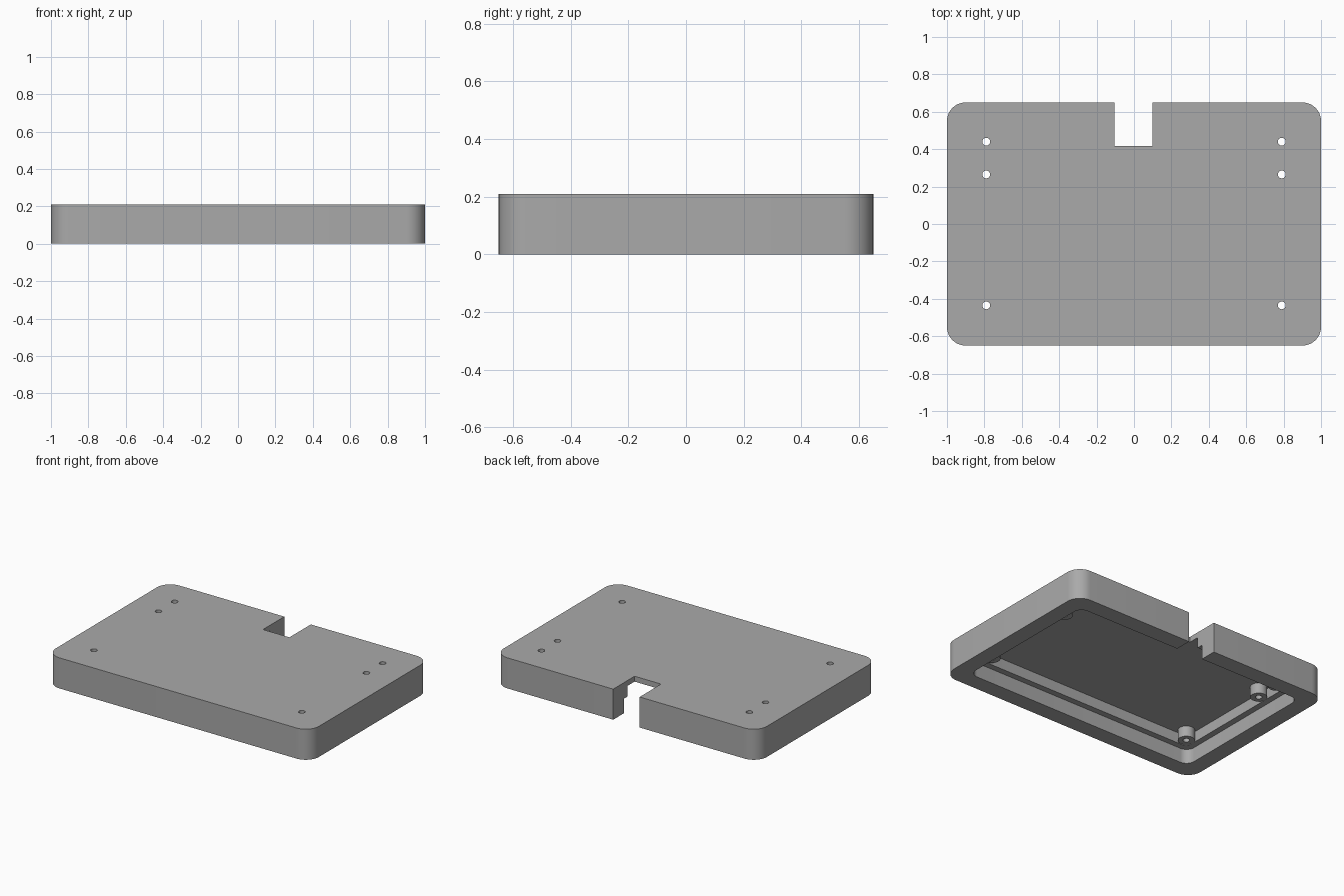
import bpy, bmesh, math

if "Cube" in bpy.data.objects:
    bpy.data.objects.remove(bpy.data.objects["Cube"])

grey = bpy.data.materials.new("plain grey")
grey.diffuse_color = (0.40, 0.40, 0.40, 1)
grey.use_nodes = True
grey.node_tree.nodes["Principled BSDF"].inputs["Base Color"].default_value = grey.diffuse_color

HOLES = [(sx * 0.79, y) for sx in (-1, 1) for y in (-0.435, 0.265, 0.44)]


def prism(name, outlines, z0, z1):
    """Extrude closed outlines straight up from z0 to z1."""
    bm = bmesh.new()
    for pts in outlines:
        low = [bm.verts.new((x, y, z0)) for x, y in pts]
        high = [bm.verts.new((x, y, z1)) for x, y in pts]
        bm.faces.new(low[::-1])
        bm.faces.new(high)
        n = len(pts)
        for i in range(n):
            j = (i + 1) % n
            bm.faces.new((low[i], low[j], high[j], high[i]))
    mesh = bpy.data.meshes.new(name)
    bm.to_mesh(mesh)
    bm.free()
    mesh.materials.append(grey)
    ob = bpy.data.objects.new(name, mesh)
    bpy.context.collection.objects.link(ob)
    return ob


def rounded(hx, hy, r, seg=10):
    """Rounded rectangle centred on the origin."""
    pts = []
    for k, (sx, sy) in enumerate([(1, 1), (-1, 1), (-1, -1), (1, -1)]):
        for i in range(seg + 1):
            a = math.pi / 2 * (k + i / seg)
            pts.append((sx * (hx - r) + r * math.cos(a),
                        sy * (hy - r) + r * math.sin(a)))
    return pts


def circle(cx, cy, r, n=32):
    return [(cx + r * math.cos(2 * math.pi * i / n),
             cy + r * math.sin(2 * math.pi * i / n)) for i in range(n)]


def cut(ob, cutter):
    cutter.hide_render = True
    mod = ob.modifiers.new("cut", 'BOOLEAN')
    mod.operation = 'DIFFERENCE'
    mod.solver = 'EXACT'
    mod.object = cutter
    bpy.context.view_layer.objects.active = ob
    bpy.ops.object.modifier_apply(modifier=mod.name)


# case shell and the standoffs hanging under its top plate
shell = prism("case_shell", [rounded(1.0, 0.65, 0.1)], 0, 0.21)
standoffs = prism("screw_standoffs", [circle(x, y, 0.053) for x, y in HOLES], 0.1, 0.175)

# stepped cavity: wide recess below, narrower one above the ledge
recess = prism("recess_cutter", [rounded(0.885, 0.535, 0.06)], -0.1, 0.1)
pocket = prism("pocket_cutter", [rounded(0.843, 0.493, 0.04)], -0.1, 0.173)
# cable notch in the back wall
notch = prism("notch_cutter", [[(-0.103, 0.418), (0.098, 0.418),
                                (0.098, 0.8), (-0.103, 0.8)]], -0.2, 0.4)
# screw holes
holes = prism("hole_cutter", [circle(x, y, 0.021, 20) for x, y in HOLES], -0.2, 0.4)

for cutter in (recess, pocket, notch, holes):
    cut(shell, cutter)
cut(standoffs, holes)
for cutter in (recess, pocket, notch, holes):
    bpy.data.objects.remove(cutter)

# smooth the round corners, keep the edges sharp
for ob in (shell, standoffs):
    bpy.ops.object.select_all(action='DESELECT')
    ob.select_set(True)
    bpy.context.view_layer.objects.active = ob
    bpy.ops.object.shade_smooth_by_angle(angle=math.radians(30))
